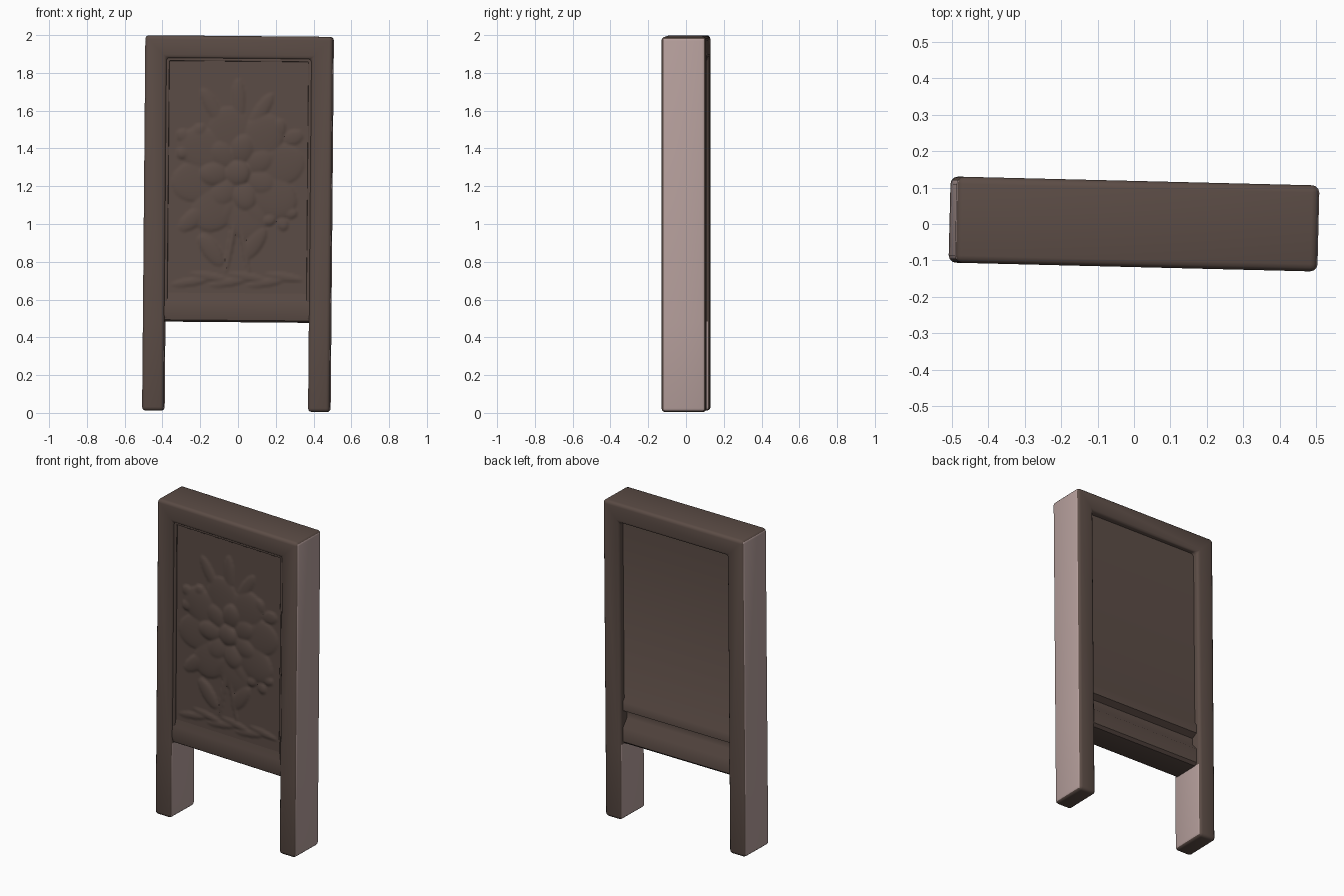
import bpy, bmesh
from math import sin, cos, pi, radians
from mathutils import Matrix, Vector

cube = bpy.data.objects.get("Cube")
if cube:
    bpy.data.objects.remove(cube, do_unlink=True)


def material(name, rgb):
    mat = bpy.data.materials.new(name)
    mat.use_nodes = True
    mat.diffuse_color = (*rgb, 1)
    mat.node_tree.nodes["Principled BSDF"].inputs["Base Color"].default_value = (*rgb, 1)
    return mat


WOOD = material("dark brown wood", (0.105, 0.072, 0.060))
PALE = material("pale pink wood", (0.47, 0.35, 0.335))

# The whole screen stands slightly askew
TILT = (Matrix.Translation((0, 0, 1)) @ Matrix.Rotation(radians(-1.4), 4, 'Z')
        @ Matrix.Rotation(radians(0.5), 4, 'Y') @ Matrix.Translation((0, 0, -1)))
PANEL_BOTTOM = 0.48


def finish(name, bm):
    bm.transform(TILT)
    mesh = bpy.data.meshes.new(name)
    bm.to_mesh(mesh)
    bm.free()
    obj = bpy.data.objects.new(name, mesh)
    bpy.context.collection.objects.link(obj)
    mesh.materials.append(WOOD)
    mesh.materials.append(PALE)
    bpy.ops.object.select_all(action='DESELECT')
    obj.select_set(True)
    bpy.context.view_layer.objects.active = obj
    bpy.ops.object.shade_smooth_by_angle(angle=radians(40))
    return obj


def prism(points, offset, bevel, segments=3):
    """Extrude a closed outline along offset and round its edges."""
    bm = bmesh.new()
    face = bm.faces.new([bm.verts.new(p) for p in points])
    out = bmesh.ops.extrude_face_region(bm, geom=[face])
    moved = [g for g in out["geom"] if isinstance(g, bmesh.types.BMVert)]
    bmesh.ops.translate(bm, verts=moved, vec=offset)
    bmesh.ops.recalc_face_normals(bm, faces=bm.faces)
    if bevel:
        bmesh.ops.bevel(bm, geom=bm.edges[:], offset=bevel, segments=segments,
                        profile=0.5, affect='EDGES', clamp_overlap=True)
    return bm


def arch(outer, inner, bottom, top, thickness, front, depth, bevel):
    """Two uprights joined by a top rail."""
    right = [(outer, top), (outer, bottom), (inner, bottom), (inner, top - thickness)]
    outline = right + [(-x, z) for x, z in reversed(right)]
    return prism([(x, front, z) for x, z in outline], (0, depth, 0), bevel)


# Frame: legs and top rail in one piece, with pale flat sides
bm = arch(0.497, 0.382, 0.008, 1.995, 0.12, -0.118, 0.236, 0.02)
bmesh.ops.bisect_plane(bm, geom=bm.verts[:] + bm.edges[:] + bm.faces[:],
                       plane_co=(0, 0, PANEL_BOTTOM), plane_no=(0, 0, 1))
bm.normal_update()
for f in bm.faces:
    c = f.calc_center_median()
    if abs(f.normal.x) > 0.85 and (abs(c.x) > 0.45 or c.z < PANEL_BOTTOM):
        f.material_index = 1
finish("frame", bm)

# Thin moulding inside the front of the frame
finish("front_moulding",
       arch(0.395, 0.368, 0.50, 1.888, 0.027, -0.104, 0.03, 0.006))

# Panel body: side profile with lower rail, back groove and ledge
profile = [(-0.092, 1.90), (-0.092, 0.64), (-0.104, 0.59), (-0.108, 0.53),
           (-0.10, 0.49), (-0.085, PANEL_BOTTOM), (0.075, PANEL_BOTTOM),
           (0.092, 0.495), (0.092, 0.585), (0.055, 0.63), (0.055, 0.67),
           (0.092, 0.69), (0.092, 0.745), (0.078, 0.765), (0.078, 1.90)]
finish("panel", prism([(-0.39, y, z) for y, z in profile], (0.78, 0, 0), 0))

# Carved relief: each shape is (x, z, half length, half width, angle, height)
shapes = []


def petal(x, z, length, width, angle, height):
    shapes.append((x, z, length, width, angle, height))


def bloom(x, z, radius, count, height, turn=0.0):
    for i in range(count):
        a = turn + 2 * pi * i / count
        petal(x + radius * cos(a), z + radius * sin(a), radius * 0.62,
              radius * 0.5, a, height * (1 + 0.25 * (i % 2)))


# Big flower head
bloom(0.0, 1.27, 0.22, 8, 0.010, 0.2)
bloom(0.0, 1.27, 0.13, 7, 0.016, 0.5)
petal(0.0, 1.27, 0.07, 0.07, 0, 0.022)
# Smaller flowers around it
bloom(-0.23, 1.42, 0.07, 5, 0.009)
bloom(0.22, 1.43, 0.08, 5, 0.008, 0.4)
bloom(0.22, 1.06, 0.06, 5, 0.009)
# Upper leaves and buds
for x, z, angle in [(-0.14, 1.62, 2.1), (0.0, 1.66, 1.6), (0.12, 1.60, 1.0)]:
    petal(x, z, 0.11, 0.035, angle, 0.008)
# Lower leaves
for x, z, angle in [(-0.23, 1.03, 0.7), (-0.08, 1.05, 1.0), (0.08, 1.06, 2.2),
                    (-0.14, 0.86, 2.2), (0.09, 0.90, 1.0)]:
    petal(x, z, 0.10, 0.045, angle, 0.011)
# Stems
for x, angle in [(-0.03, 1.4), (0.03, 1.75)]:
    petal(x, 0.92, 0.19, 0.016, angle, 0.009)
# Ground ripples
for i in range(6):
    petal(-0.25 + 0.1 * i, 0.69 + 0.03 * (i % 2), 0.10, 0.022, 0.15 * (-1) ** i, 0.006)


def relief(x, z):
    best = 0.0
    for cx, cz, a, b, angle, height in shapes:
        dx, dz = x - cx, z - cz
        u = (dx * cos(angle) + dz * sin(angle)) / a
        v = (dz * cos(angle) - dx * sin(angle)) / b
        d = 1 - u * u - v * v
        if d > 0:
            best = max(best, height * d ** 0.5 * (1 + 0.2 * u))
    return best


bm = bmesh.new()
bmesh.ops.create_grid(bm, x_segments=80, y_segments=136, size=1)
for v in bm.verts:
    x, z = v.co.x * 0.375, 1.245 + v.co.y * 0.625
    v.co = Vector((x, -0.0935 - relief(x, z), z))
finish("carved_flowers", bm)
